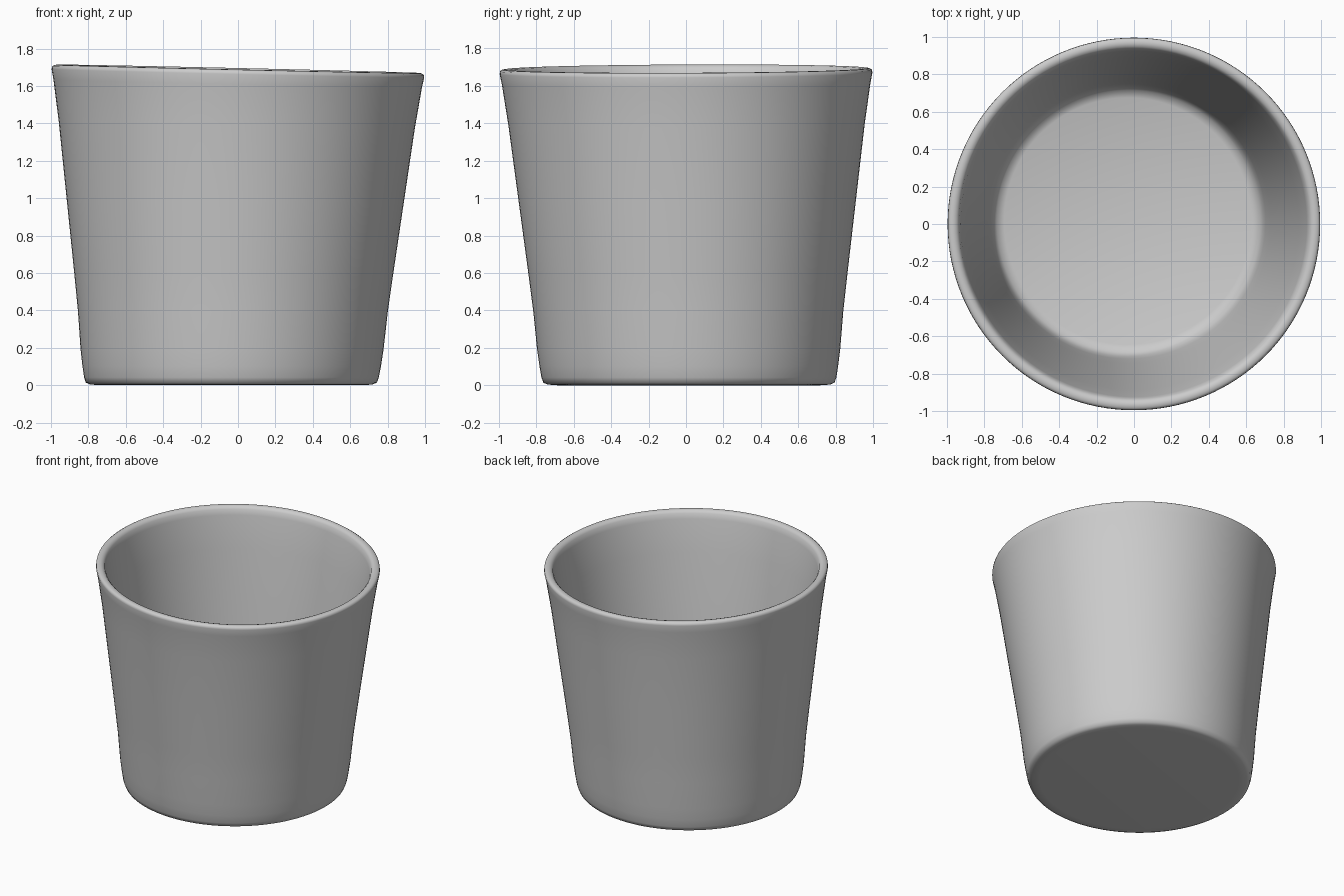
import bpy, bmesh, math

if "Cube" in bpy.data.objects:
    bpy.data.objects.remove(bpy.data.objects["Cube"])

SEGMENTS = 128

# Half section of the cup wall: (radius, height), outside bottom to inside floor
profile = [
    (0.70, 0.008), (0.755, 0.012), (0.778, 0.022), (0.788, 0.05),
    (0.798, 0.11), (0.81, 0.2), (0.828, 0.4), (0.852, 0.6), (0.902, 1.0),
    (0.952, 1.4), (0.985, 1.62), (0.996, 1.675), (0.994, 1.69),
    (0.982, 1.698), (0.965, 1.70), (0.948, 1.695), (0.935, 1.68),
    (0.925, 1.64), (0.888, 1.4), (0.832, 1.0), (0.782, 0.6), (0.757, 0.4),
    (0.735, 0.22), (0.722, 0.15), (0.70, 0.11), (0.66, 0.095),
]


def place(radius, z, angle):
    """Revolve a profile point, with the base slightly off centre and the rim tilted."""
    t = 1 - z / 1.7
    x = radius * math.cos(angle)
    y = radius * math.sin(angle)
    tilt = -0.023 * x * max(0, (z - 0.2) / 1.5) + 0.004 * y * z / 1.7
    return (x - 0.036 * t, y + 0.016 * t, z + tilt)


bm = bmesh.new()
rings = []
for r, z in profile:
    rings.append([bm.verts.new(place(r, z, 2 * math.pi * i / SEGMENTS))
                  for i in range(SEGMENTS)])

# Wall
for a, b in zip(rings, rings[1:]):
    for i in range(SEGMENTS):
        j = (i + 1) % SEGMENTS
        bm.faces.new((a[i], a[j], b[j], b[i]))

# Underside and inside floor
bm.faces.new(rings[0][::-1])
bm.faces.new(rings[-1])
bmesh.ops.translate(bm, verts=bm.verts, vec=(0, 0, -0.008))
bmesh.ops.recalc_face_normals(bm, faces=bm.faces)

mesh = bpy.data.meshes.new("cup")
bm.to_mesh(mesh)
bm.free()
cup = bpy.data.objects.new("cup", mesh)
bpy.context.collection.objects.link(cup)
bpy.context.view_layer.objects.active = cup
cup.select_set(True)
bpy.ops.object.shade_smooth_by_angle(angle=math.radians(50))
